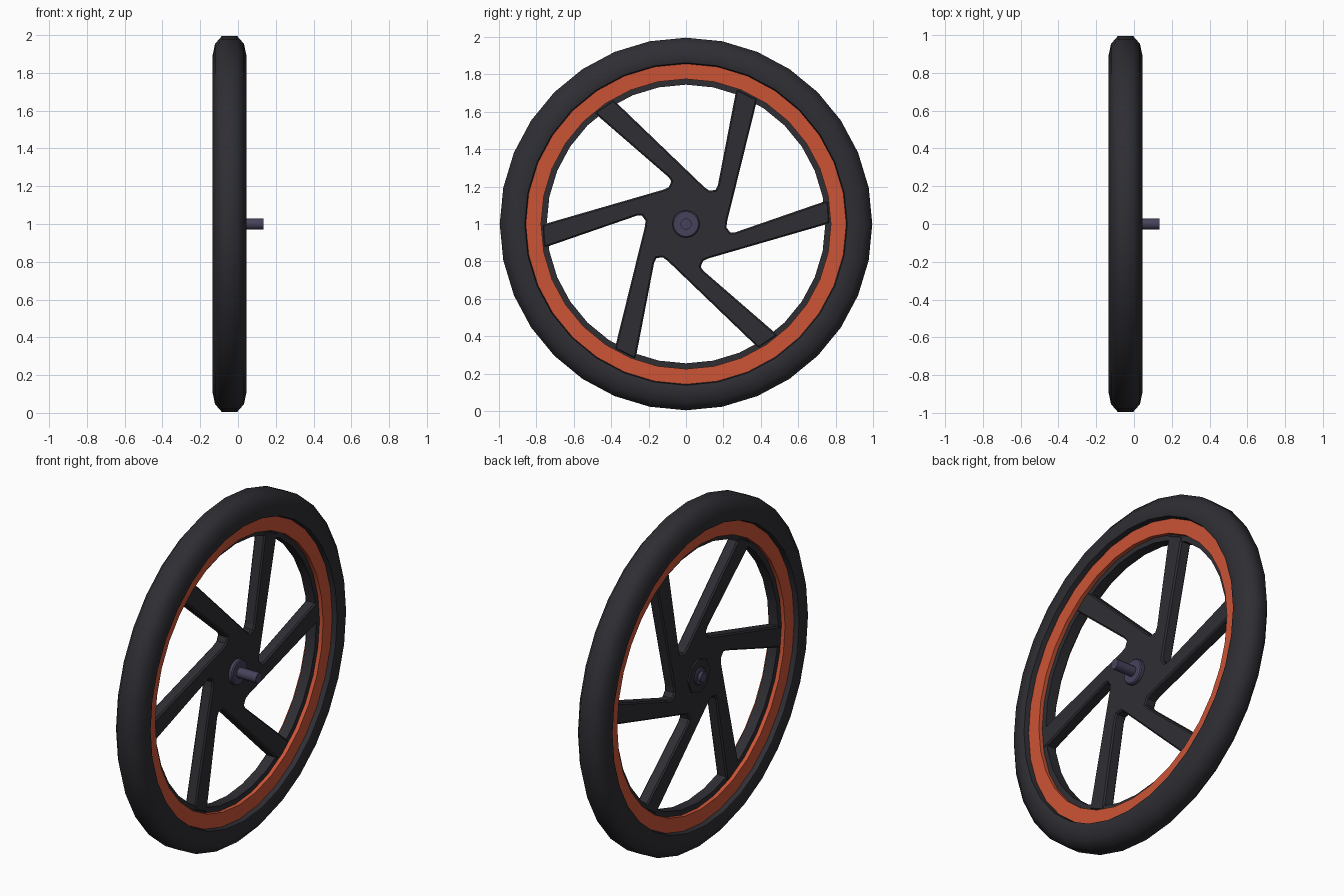
import bpy, bmesh, math

if "Cube" in bpy.data.objects:
    bpy.data.objects.remove(bpy.data.objects["Cube"])

CX = -0.045   # mid-plane of the wheel along x
CZ = 1.0      # axle height


def material(name, rgb):
    m = bpy.data.materials.new(name)
    m.diffuse_color = (*rgb, 1.0)
    m.use_nodes = True
    m.node_tree.nodes["Principled BSDF"].inputs["Base Color"].default_value = m.diffuse_color
    return m


DARK = material("dark_rubber", (0.027, 0.027, 0.034))
ORANGE = material("orange_rim", (0.60, 0.088, 0.036))
PURPLE = material("purple_metal", (0.062, 0.054, 0.105))


def finish(bm, name, mat, smooth=None):
    bmesh.ops.recalc_face_normals(bm, faces=bm.faces)
    me = bpy.data.meshes.new(name)
    bm.to_mesh(me)
    bm.free()
    ob = bpy.data.objects.new(name, me)
    bpy.context.collection.objects.link(ob)
    me.materials.append(mat)
    if smooth:
        bpy.ops.object.select_all(action='DESELECT')
        ob.select_set(True)
        bpy.context.view_layer.objects.active = ob
        bpy.ops.object.shade_smooth_by_angle(angle=math.radians(smooth))
    return ob


def ring(name, profile, mat, n=32, smooth=40):
    """Revolve a closed (x offset, radius) profile around the axle."""
    bm = bmesh.new()
    loops = []
    for i in range(n):
        a = 2 * math.pi * i / n
        loops.append([bm.verts.new((CX + h, r * math.sin(a), CZ + r * math.cos(a)))
                      for h, r in profile])
    k = len(profile)
    for i in range(n):
        p, q = loops[i], loops[(i + 1) % n]
        for j in range(k):
            bm.faces.new((p[j], p[(j + 1) % k], q[(j + 1) % k], q[j]))
    return finish(bm, name, mat, smooth)


def prism(name, outline, x0, x1, mat, smooth=None, bevel=0.0):
    """Extrude a (y, z) outline along x."""
    bm = bmesh.new()
    base = bm.faces.new([bm.verts.new((x0, y, CZ + z)) for y, z in outline])
    ext = bmesh.ops.extrude_face_region(bm, geom=[base])
    for v in ext["geom"]:
        if isinstance(v, bmesh.types.BMVert):
            v.co.x = x1
    if bevel:
        rim = [e for e in bm.edges if abs(e.verts[0].co.x - e.verts[1].co.x) < 1e-6]
        bmesh.ops.bevel(bm, geom=rim, offset=bevel, segments=1, affect='EDGES')
    bmesh.ops.triangulate(bm, faces=[f for f in bm.faces if len(f.verts) > 4])
    return finish(bm, name, mat, smooth)


def disc(name, r, x0, x1, mat, n=16, smooth=40, bevel=0.0):
    pts = [(r * math.sin(2 * math.pi * i / n), r * math.cos(2 * math.pi * i / n))
           for i in range(n)]
    return prism(name, pts, x0, x1, mat, smooth, bevel)


def mirrored(half):
    """Complete a half profile across the wheel mid-plane."""
    return half + [(-h, r) for h, r in reversed(half)]


# Tyre
ring("tyre", mirrored([(0.045, 0.855), (0.083, 0.862), (0.09, 0.89),
                       (0.077, 0.953), (0.04, 0.996)]), DARK, smooth=60)

# Orange rim and the dark inner band carrying the spokes
ring("rim", mirrored([(0.053, 0.775), (0.055, 0.865)]), ORANGE)
ring("inner_band", mirrored([(0.03, 0.745), (0.03, 0.785)]), DARK)

# Hub and six swept spokes in one casting: one 60 degree sector repeated
sector = [(0.219, 0.011), (0.381, 0.668), (0.270, 0.723), (0.170, 0.205),
          (0.158, 0.182), (0.125, 0.178)]
outline = []
for i in range(6):
    c, s = math.cos(i * math.pi / 3), math.sin(i * math.pi / 3)
    outline += [(y * c - z * s, y * s + z * c) for y, z in sector]
prism("spokes", outline, CX - 0.034, CX + 0.034, DARK, bevel=0.008)

# Axle side: collar, washer and long axle
disc("axle_collar", 0.073, -0.02, 0.012, PURPLE, bevel=0.006)
disc("axle", 0.03, -0.02, 0.135, PURPLE, n=12)

# Rear side: dark boss, purple cap and nut
disc("rear_boss", 0.10, -0.088, -0.07, DARK, n=8, smooth=None)
disc("rear_cap", 0.05, -0.098, -0.08, PURPLE, bevel=0.004)
disc("rear_nut", 0.03, -0.115, -0.09, PURPLE, n=12)
